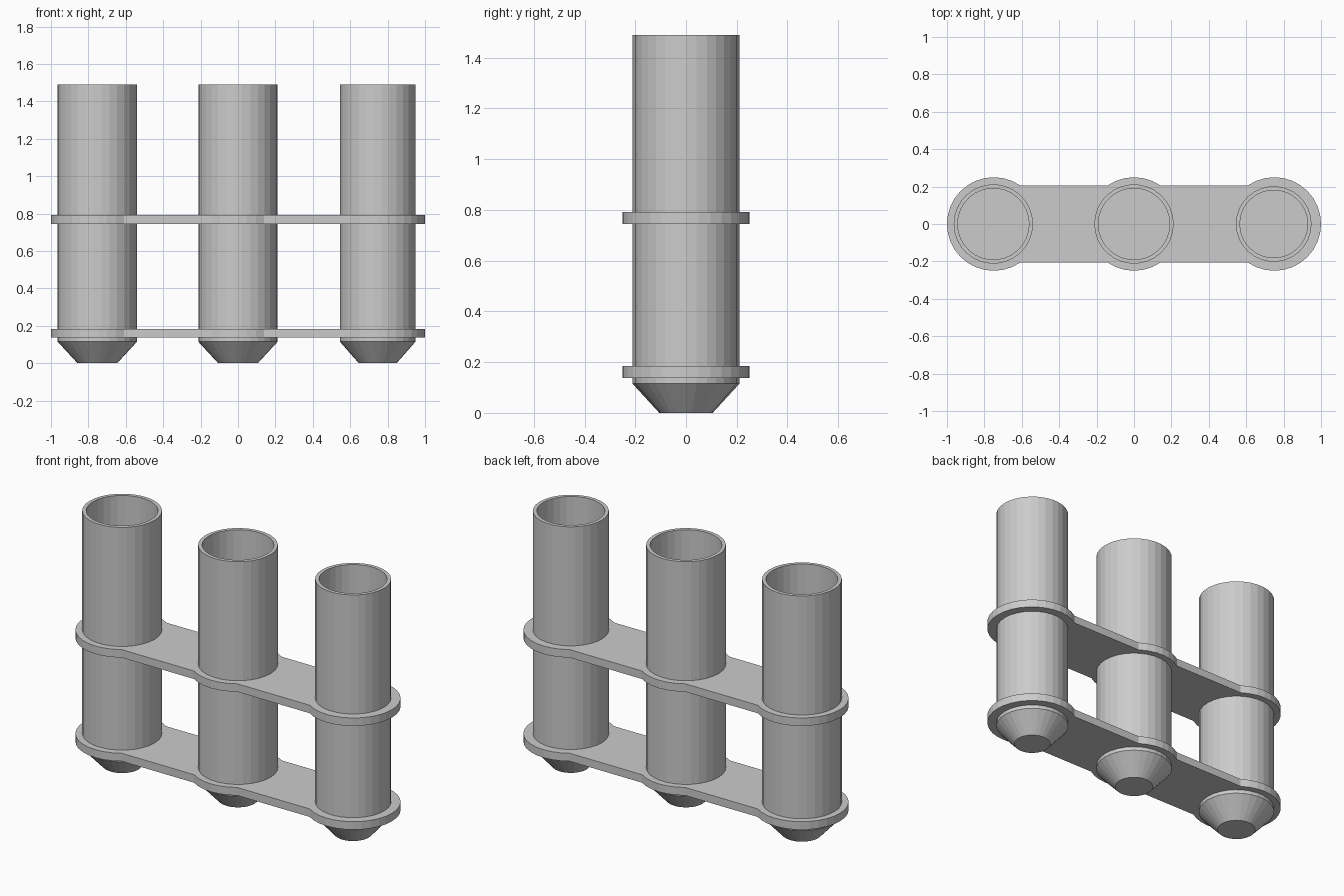
import bpy, bmesh
from math import sin, cos, asin, pi

if "Cube" in bpy.data.objects:
    bpy.data.objects.remove(bpy.data.objects["Cube"])

SEG = 30
TUBES = [("left", -0.752, 0.212), ("middle", 0.0, 0.212), ("right", 0.747, 0.202)]
WALL = 0.021
HALF_BAR = 0.207


def make_object(name, bm):
    bmesh.ops.recalc_face_normals(bm, faces=bm.faces[:])
    mesh = bpy.data.meshes.new(name)
    bm.to_mesh(mesh)
    bm.free()
    ob = bpy.data.objects.new(name, mesh)
    bpy.context.collection.objects.link(ob)
    return ob


def lathe(name, profile, x):
    """Revolve an (r, z) profile and cap both ends."""
    bm = bmesh.new()
    rings = [[bm.verts.new((x + r * cos(2 * pi * i / SEG), r * sin(2 * pi * i / SEG), z))
              for i in range(SEG)] for r, z in profile]
    for a, b in zip(rings, rings[1:]):
        for i in range(SEG):
            j = (i + 1) % SEG
            bm.faces.new((a[i], a[j], b[j], b[i]))
    bm.faces.new(rings[0])
    bm.faces.new(rings[-1])
    return make_object(name, bm)


# Hollow tubes with tapered feet, and hidden cutters for the plate holes
cutters = []
for side, x, r in TUBES:
    lathe(side + "_tube", [(r / 2, 0), (r, 0.115), (r, 1.49),
                           (r - WALL, 1.49), (r - WALL, 0.135)], x)
    cut = lathe(side + "_hole_cutter", [(r - WALL / 2, -0.1), (r - WALL / 2, 1.6)], x)
    cut.hide_render = True
    cut.hide_set(True)
    cutters.append(cut)


def arc(cx, start, end, n):
    return [(cx + 0.25 * cos(start + (end - start) * i / n),
             0.25 * sin(start + (end - start) * i / n)) for i in range(n + 1)]


# Connecting plates: a bar with a rounded collar around each tube
a = asin(HALF_BAR / 0.25)
upper = arc(0.75, 0, pi - a, 11) + arc(0, a, pi - a, 6) + arc(-0.75, a, pi, 11)
outline = upper + [(x, -y) for x, y in reversed(upper[1:-1])]
for name, z0, z1 in (("lower_plate", 0.137, 0.184), ("upper_plate", 0.745, 0.792)):
    bm = bmesh.new()
    face = bm.faces.new([bm.verts.new((x, y, z0)) for x, y in outline])
    ext = bmesh.ops.extrude_face_region(bm, geom=[face], use_keep_orig=True)
    bmesh.ops.translate(bm, vec=(0, 0, z1 - z0),
                        verts=[v for v in ext["geom"] if isinstance(v, bmesh.types.BMVert)])
    plate = make_object(name, bm)
    for cut in cutters:
        mod = plate.modifiers.new(cut.name, "BOOLEAN")
        mod.operation = "DIFFERENCE"
        mod.solver = "EXACT"
        mod.object = cut
